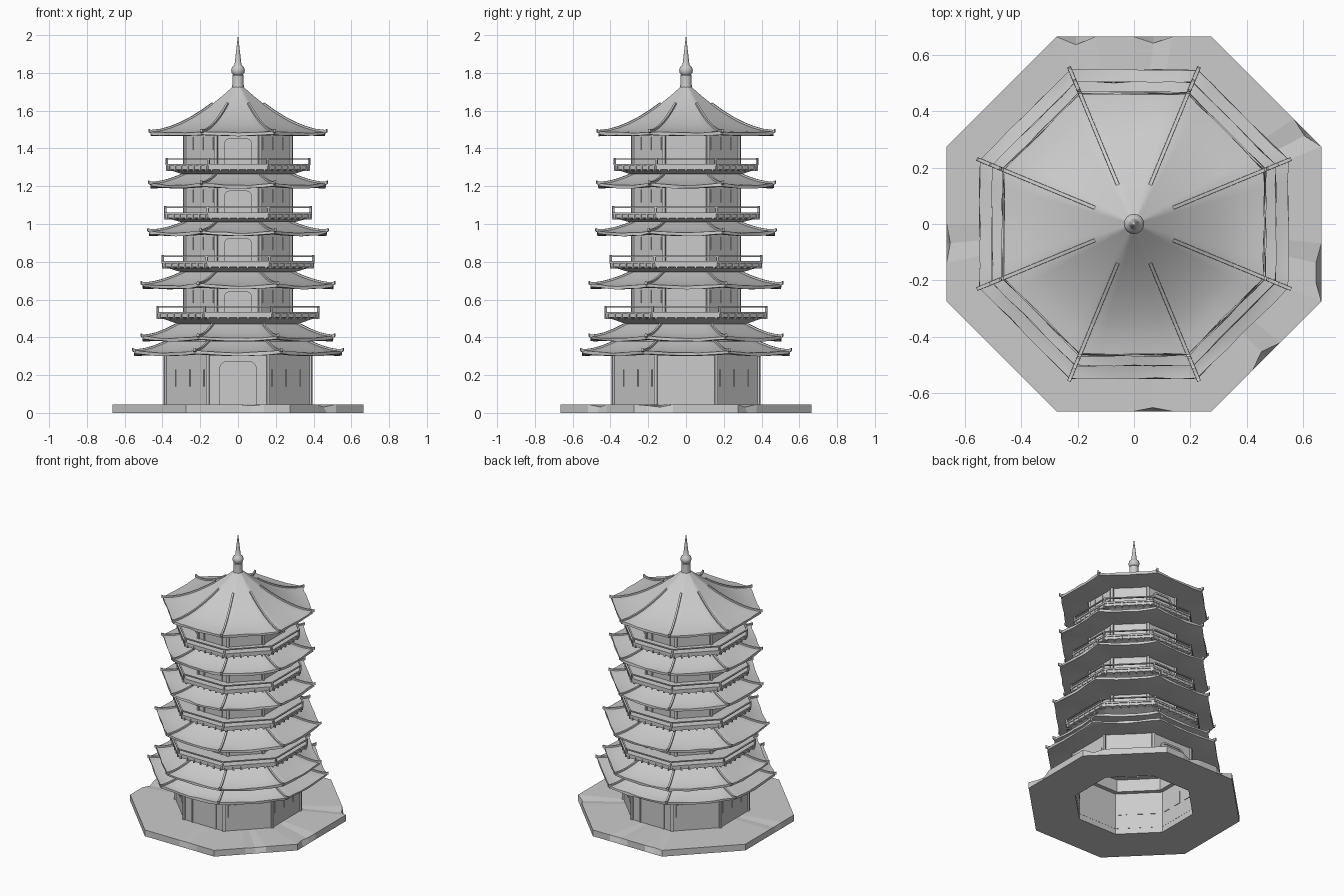
import bpy, bmesh, math, random
from mathutils import Matrix, Vector

if "Cube" in bpy.data.objects:
    bpy.data.objects.remove(bpy.data.objects["Cube"])

random.seed(4)
T = math.tan(math.pi / 8)          # half side of an octagon per unit apothem


def rot(k):
    return Matrix.Rotation(k * math.pi / 4, 4, 'Z')


def finish(bm, name, smooth=None):
    bmesh.ops.recalc_face_normals(bm, faces=bm.faces)
    me = bpy.data.meshes.new(name)
    bm.to_mesh(me)
    bm.free()
    ob = bpy.data.objects.new(name, me)
    bpy.context.collection.objects.link(ob)
    if smooth:
        bpy.ops.object.select_all(action='DESELECT')
        ob.select_set(True)
        bpy.context.view_layer.objects.active = ob
        bpy.ops.object.shade_smooth_by_angle(angle=math.radians(smooth))
    return ob


def octagon(name, prof, sub=1, smooth=None, wear=None):
    """Sweep a closed profile of (apothem, z, corner lift) round an octagon."""
    bm = bmesh.new()
    rings = []
    for i, p in enumerate(prof):
        a, z, lift = (*p, 0)[:3]
        ring = []
        for k in range(8):
            for j in range(sub):
                u = -1 + 2 * j / sub
                v = Vector((a, a * T * u, z + lift * u * u))
                if wear:
                    v = wear(i, v)
                ring.append(bm.verts.new(rot(k) @ v))
        rings.append(ring)
    n = 8 * sub
    for r0, r1 in zip(rings, rings[1:] + rings[:1]):
        for j in range(n):
            bm.faces.new((r0[j], r0[(j + 1) % n], r1[(j + 1) % n], r1[j]))
    return finish(bm, name, smooth)


def tube(name, a0, a1, z0, z1):
    return octagon(name, [(a0, z0), (a1, z0), (a1, z1), (a0, z1)])


def box(bm, size, m):
    bmesh.ops.create_cube(bm, size=1, matrix=m @ Matrix.Diagonal((*size, 1)))


def corner_posts(name, a, z0, z1, w):
    bm = bmesh.new()
    for k in range(8):
        m = rot(k + .5) @ Matrix.Translation((a / math.cos(math.pi / 8), 0, (z0 + z1) / 2))
        box(bm, (w, w, z1 - z0), m)
    finish(bm, name)


def arch(hw, z0, z1, r):
    """Door outline with rounded top corners, as (y, z)."""
    right = [(hw, z0)]
    for i in range(6):
        t = i / 5 * math.pi / 2
        right.append((hw - r + r * math.cos(t), z1 - r + r * math.sin(t)))
    return right + [(-y, z) for y, z in reversed(right)]


def doors(name, a, hw, z0, z1):
    bm = bmesh.new()
    outer, inner = arch(hw, z0, z1, hw * .45), arch(hw * .87, z0, z1 - .012, hw * .36)
    for k in (2, 6):
        m = rot(k)
        rows = [[bm.verts.new(m @ Vector((x, y, z))) for y, z in o] for o, x in
                ((outer, a - .018), (outer, a + .008), (inner, a + .008), (inner, a + .002))]
        for r0, r1 in zip(rows, rows[1:]):
            for i in range(len(r0) - 1):
                bm.faces.new((r0[i], r0[i + 1], r1[i + 1], r1[i]))
        bm.faces.new(rows[0])
        bm.faces.new(rows[3])
    finish(bm, name)


def windows(name, a, gap, w, z0, z1):
    bm = bmesh.new()
    for k in (0, 1, 3, 4, 5, 7):
        for y in (-gap, 0, gap):
            box(bm, (.024, w, z1 - z0), rot(k) @ Matrix.Translation((a - .008, y, (z0 + z1) / 2)))
    finish(bm, name)


def storey(n, a, z0, z1, door, gap, win, wz):
    tube(f"wall_{n}", a - .016, a, z0, z1)
    corner_posts(f"wall_posts_{n}", a - .002, z0, z1, .018)
    doors(f"doors_{n}", a, door[0], z0, door[1])
    windows(f"windows_{n}", a, gap, win, *wz)


def roof(n, ae, ze, ai, zi, power=1.6, lift=.012, under=None, start=0):
    """Concave octagonal roof with a thin eave and a ridge on each corner."""
    N = 8
    top = []
    for i in range(N + 1):
        t = i / N
        top.append((ai + (ae - ai) * t, ze + (zi - ze) * (1 - t) ** power, lift * t ** 3))
    ai2 = under or ai
    prof = top + [(ae, ze - .016, lift), (ae - .02, ze - .017, lift * .7), (ai2, ze - .005, 0)]

    def wear(i, v):                # slightly uneven eave edge
        if i in (N, N + 1):
            v.z += random.uniform(-.003, .003)
            v.x += random.uniform(-.005, .001)
        return v
    octagon(f"roof_{n}", prof, sub=6, smooth=30, wear=wear)
    bm = bmesh.new()
    path = top[start:] + [(ae + .008, ze + .005, lift)]
    for k in range(8):
        rows = []
        for a, z, l in path:
            r = a / math.cos(math.pi / 8)
            rows.append([bm.verts.new(rot(k + .5) @ Vector((r, y, z + l + h)))
                         for y, h in ((-.007, -.008), (.007, -.008), (.006, .009), (-.006, .009))])
        for r0, r1 in zip(rows, rows[1:]):
            for i in range(4):
                bm.faces.new((r0[i], r0[(i + 1) % 4], r1[(i + 1) % 4], r1[i]))
        bm.faces.new(rows[0])
        bm.faces.new(rows[-1])
    finish(bm, f"roof_ridges_{n}")


def balcony(n, a, ai, zb, zf):
    """Flared underside with struts, floor slab, and an open top rail."""
    octagon(f"balcony_{n}", [(.265, zb), (ai, zb), (a - .03, zf - .035), (a - .006, zf - .03),
                             (a - .006, zf - .012), (a, zf - .012), (a, zf), (.265, zf)])
    bm = bmesh.new()
    for k in range(8):
        for j in range(7):
            y = (j - 3) / 3.4 * a * T
            box(bm, (.035, .01, .026), rot(k) @ Matrix.Translation((a - .019, y, zf - .025)))
    finish(bm, f"balcony_struts_{n}")
    tube(f"balcony_rail_{n}", a - .011, a - .001, zf + .023, zf + .030)
    corner_posts(f"rail_posts_{n}", a - .006, zf - .005, zf + .032, .01)


# Worn base slab with an open middle
def chip(i, v):
    if i == 2 and random.random() < .16:
        v.x -= random.uniform(.012, .03)
        v.z -= random.uniform(.004, .015)
    return v


octagon("base", [(.37, 0), (.665, 0), (.665, .045), (.37, .045)], sub=8, wear=chip)

# Ground floor with its double roof
storey(1, .385, .04, .315, (.1, .275), .105, .055, (.14, .23))
roof(1, .55, .318, .36, .385, 1.4)
tube("wall_between_roofs", .34, .375, .30, .40)
roof(2, .505, .395, .31, .475, 1.4)

# Upper floors: balcony, wall, roof
levels = [  # balcony apothem, underside z, floor z, eave z, eave apothem
    (.432, .465, .535, .672, .505),
    (.405, .745, .803, .953, .47),
    (.392, 1.01, 1.062, 1.205, .465),
    (.382, 1.265, 1.318, None, None)]
for i, (ab, zb, zf, ze, ae) in enumerate(levels):
    n = i + 2
    end = ze or 1.482
    balcony(n, ab, .3, zb, zf)
    storey(n, .282, zf - .005, end, (.075, end - .028), .075, .045, (end - .09, end - .022))
    if ze:
        roof(n + 1, ae, ze, .275, zb + (.285 if i == 0 else .265 if i == 1 else .257), 1.4)

# Tall top roof
roof(6, .463, 1.483, .03, 1.725, 1.65, .006, under=.02, start=2)

# Spire
prof = [(0, 1.69), (.036, 1.69), (.03, 1.74), (.03, 1.785), (.026, 1.79), (.034, 1.80), (.036, 1.815),
        (.032, 1.83), (.023, 1.838), (.018, 1.845), (.013, 1.89), (.006, 1.95), (0, 2.0)]
bm = bmesh.new()
vs = [bm.verts.new((r, 0, z)) for r, z in prof]
es = [bm.edges.new(p) for p in zip(vs, vs[1:])]
bmesh.ops.spin(bm, geom=vs + es, axis=(0, 0, 1), cent=(0, 0, 0), angle=2 * math.pi, steps=16)
bmesh.ops.remove_doubles(bm, verts=bm.verts, dist=1e-4)
finish(bm, "spire", 35)
